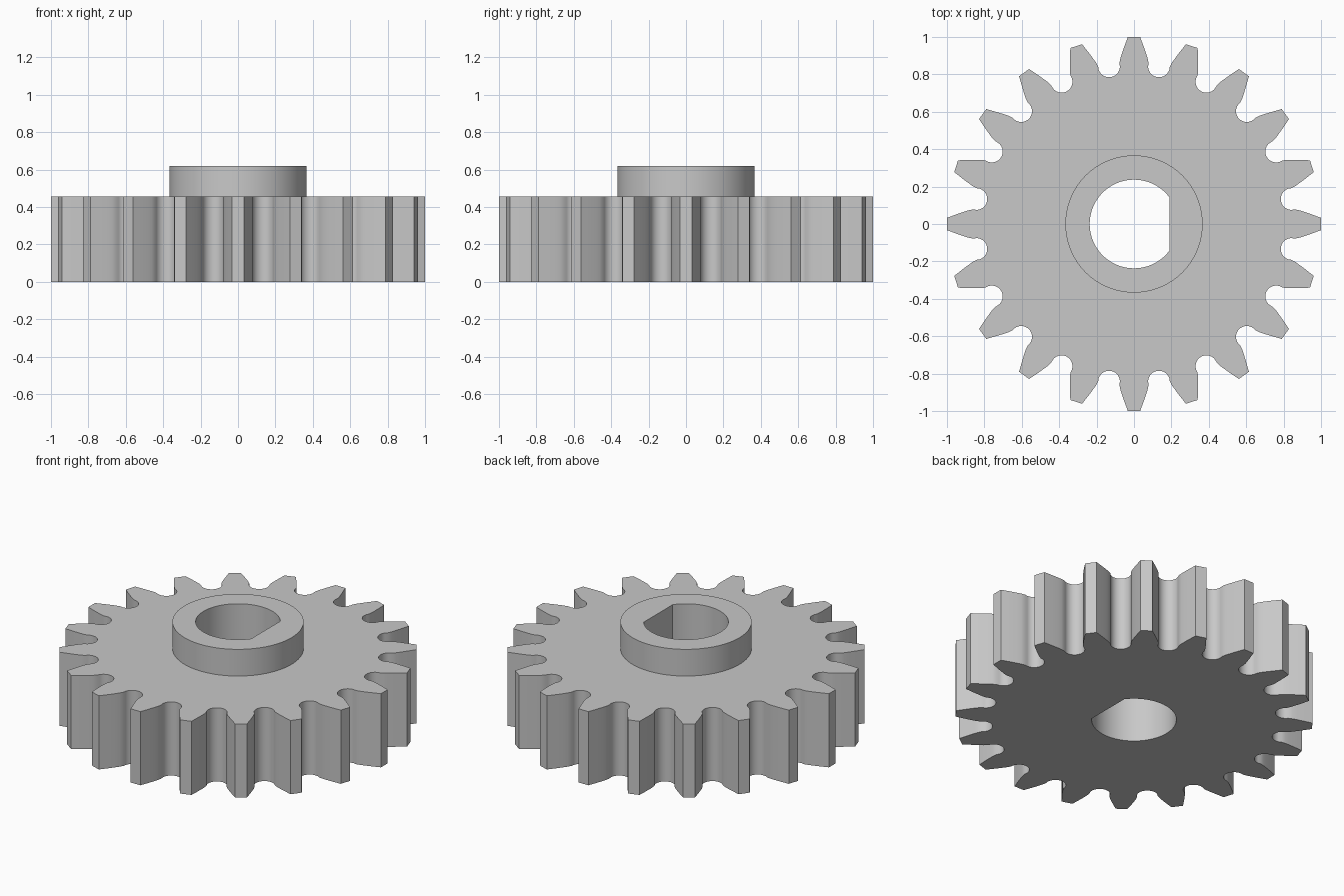
import bpy, bmesh
from math import sin, cos, pi, radians, acos
from mathutils import Vector, Matrix

if "Cube" in bpy.data.objects:
    bpy.data.objects.remove(bpy.data.objects["Cube"], do_unlink=True)

TEETH = 20
GEAR_TOP, HUB_TOP = 0.455, 0.62
HUB_R, BORE_R, FLAT_X = 0.367, 0.237, 0.19

# Plain grey material
grey = bpy.data.materials.new("plain grey")
grey.use_nodes = True
grey.diffuse_color = (0.58, 0.58, 0.58, 1)
grey.node_tree.nodes["Principled BSDF"].inputs["Base Color"].default_value = (0.58, 0.58, 0.58, 1)


def tooth_outline():
    """Repeat one tooth (pointing along +y) and the round root gap beside it."""
    flank = [(0.033, 1.0), (0.044, 0.97), (0.055, 0.94), (0.065, 0.91),
             (0.073, 0.885), (0.078, 0.86)]
    tooth = [Vector((-x, y)) for x, y in reversed(flank)] + [Vector(p) for p in flank]
    turn_gap = Matrix.Rotation(-pi / TEETH, 2)
    gap_r, gap_centre, steps = 0.058, 0.853, 14
    for i in range(steps + 1):
        a = radians(82) * (1 - 2 * i / steps)
        p = Vector((-gap_r * sin(a), gap_centre - gap_r * cos(a)))
        tooth.append(turn_gap @ p)
    points = []
    for t in range(TEETH):
        turn = Matrix.Rotation(-2 * pi * t / TEETH, 2)
        points += [turn @ p for p in tooth]
    return points


def arc(radius, start, end, count):
    angles = [start + (end - start) * i / count for i in range(count + 1)]
    return [Vector((radius * cos(a), radius * sin(a))) for a in angles]


# Outlines: teeth, round hub and D-shaped bore
teeth = tooth_outline()
hub = arc(HUB_R, 0, 2 * pi, 96)[:-1]
cut = acos(FLAT_X / BORE_R)
bore = arc(BORE_R, cut, 2 * pi - cut, 64)

bm = bmesh.new()


def loop(points, z):
    verts = [bm.verts.new((p.x, p.y, z)) for p in points]
    edges = [bm.edges.new((v, verts[i - 1])) for i, v in enumerate(verts)]
    return verts, edges


def wall(low, high):
    a, b = low[0], high[0]
    for i in range(len(a)):
        bm.faces.new((a[i - 1], a[i], b[i], b[i - 1]))


def ring_face(outer, inner):
    bmesh.ops.triangle_fill(bm, edges=outer[1] + inner[1],
                            use_beauty=True, normal=(0, 0, 1))


teeth_low, teeth_high = loop(teeth, 0), loop(teeth, GEAR_TOP)
hub_low, hub_high = loop(hub, GEAR_TOP), loop(hub, HUB_TOP)
bore_low, bore_high = loop(bore, 0), loop(bore, HUB_TOP)

# Flat faces first, then the upright walls
ring_face(teeth_low, bore_low)
ring_face(teeth_high, hub_low)
ring_face(hub_high, bore_high)
wall(teeth_low, teeth_high)
wall(hub_low, hub_high)
wall(bore_low, bore_high)
bmesh.ops.recalc_face_normals(bm, faces=bm.faces[:])

mesh = bpy.data.meshes.new("spur_gear")
bm.to_mesh(mesh)
bm.free()
mesh.materials.append(grey)
gear = bpy.data.objects.new("spur_gear_with_hub", mesh)
bpy.context.collection.objects.link(gear)

# Smooth curved walls, sharp rims
bpy.ops.object.select_all(action="DESELECT")
gear.select_set(True)
bpy.context.view_layer.objects.active = gear
bpy.ops.object.shade_smooth_by_angle(angle=radians(30))
